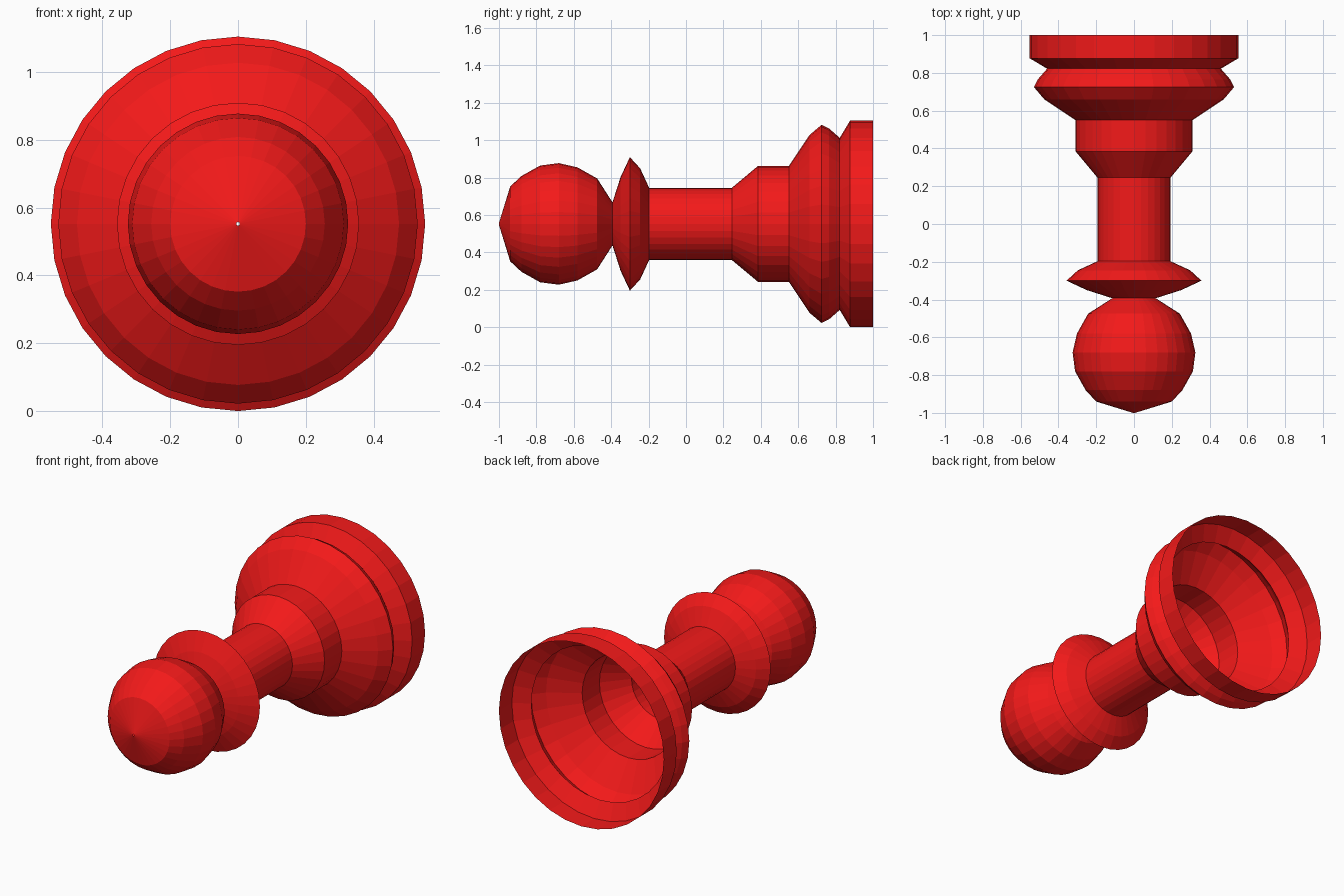
import bpy, bmesh
from math import sin, cos, tau

if "Cube" in bpy.data.objects:
    bpy.data.objects.remove(bpy.data.objects["Cube"])

SIDES = 32
AXIS_Z = 0.552

red = bpy.data.materials.new("red")
red.diffuse_color = (0.9, 0.01, 0.01, 1)
red.use_nodes = True
red.node_tree.nodes["Principled BSDF"].inputs["Base Color"].default_value = red.diffuse_color


def lathe(name, profile):
    """Open flat-faced shell turned about the y axis; profile is (y, radius)."""
    bm = bmesh.new()
    rings = [[bm.verts.new((r * sin(tau * i / SIDES), y, r * cos(tau * i / SIDES)))
              for i in range(SIDES)] for y, r in profile]
    for a, b in zip(rings, rings[1:]):
        for i in range(SIDES):
            j = (i + 1) % SIDES
            bm.faces.new((a[i], a[j], b[j], b[i]))
    # point the faces away from the axis
    bm.normal_update()
    if sum(f.normal.x * f.calc_center_median().x for f in bm.faces) < 0:
        bmesh.ops.reverse_faces(bm, faces=bm.faces)
    mesh = bpy.data.meshes.new(name)
    bm.to_mesh(mesh)
    bm.free()
    mesh.materials.append(red)
    obj = bpy.data.objects.new(name, mesh)
    obj.location.z = AXIS_Z
    bpy.context.collection.objects.link(obj)


# Round head with a pinhole at the tip
lathe("head", [(-1.0, 0.005), (-0.94, 0.20), (-0.88, 0.256), (-0.78, 0.312),
               (-0.68, 0.325), (-0.58, 0.302), (-0.475, 0.243), (-0.393, 0.115)])

# Sharp collar below the head
lathe("collar", [(-0.393, 0.115), (-0.35, 0.25), (-0.30, 0.357),
                 (-0.245, 0.297), (-0.197, 0.193)])

# Straight stem flaring into a wider step
lathe("stem", [(-0.197, 0.193), (0.245, 0.193), (0.385, 0.31), (0.55, 0.31)])

# Hollow, open-ended foot with a groove before the rim
lathe("foot", [(0.55, 0.31), (0.66, 0.475), (0.725, 0.53), (0.765, 0.51),
               (0.822, 0.46), (0.877, 0.552), (1.0, 0.552)])
